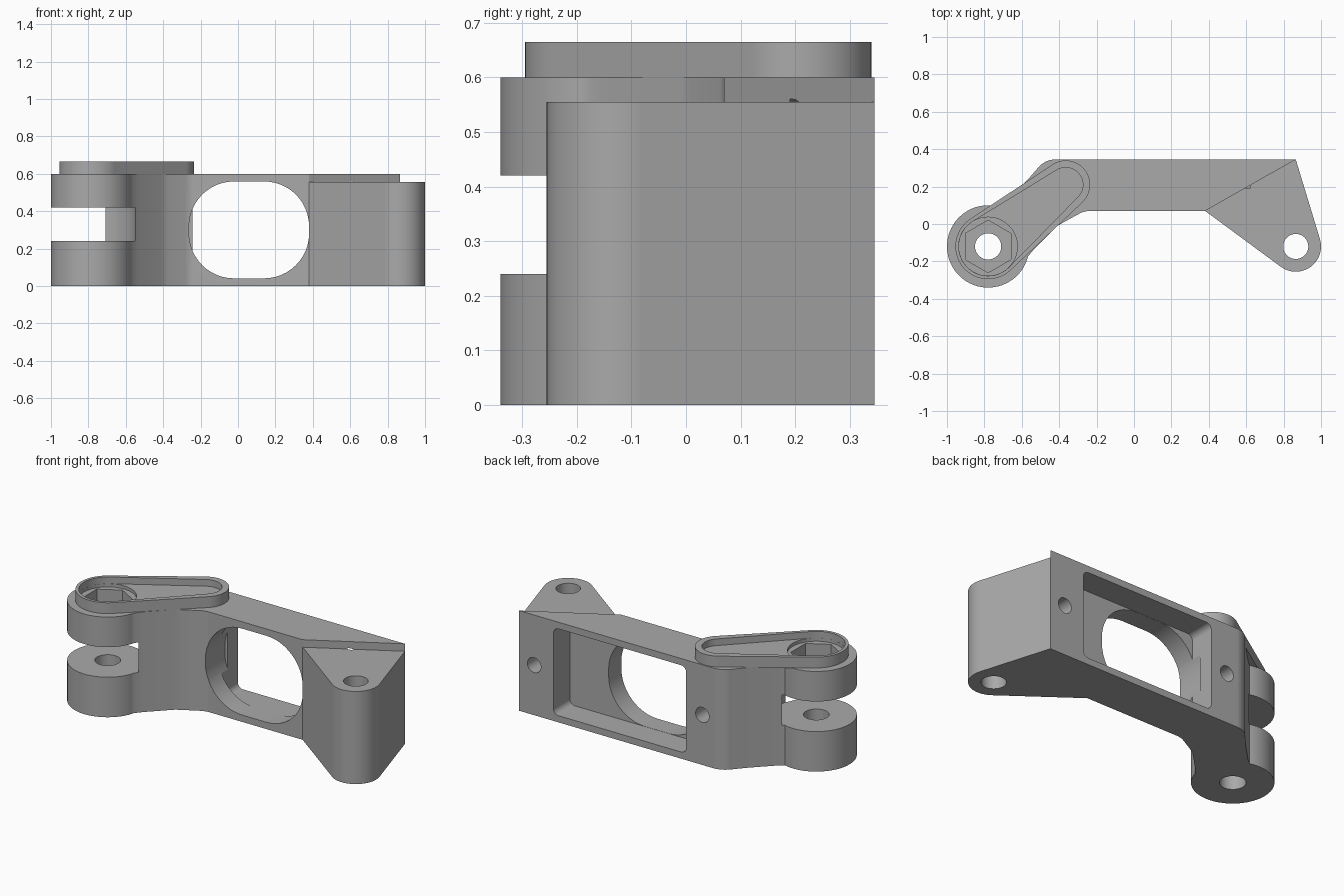
import bpy, bmesh, math
from math import radians, cos, sin, pi, acos, atan2, hypot

cube = bpy.data.objects.get("Cube")
if cube:
    bpy.data.objects.remove(cube, do_unlink=True)

grey = bpy.data.materials.new("plain grey")
grey.use_nodes = True
colour = (0.4, 0.4, 0.4, 1)
grey.diffuse_color = colour
grey.node_tree.nodes["Principled BSDF"].inputs["Base Color"].default_value = colour

KNUCKLE = (-0.78, -0.12)
LUG = (0.865, -0.12)
RING_END = (-0.365, 0.21)
HEIGHT = 0.6


def arc(centre, r, start, end, n=24):
    """Points on an arc, angles in degrees."""
    steps = [radians(start + (end - start) * i / n) for i in range(n + 1)]
    return [(centre[0] + r * cos(a), centre[1] + r * sin(a)) for a in steps]


def circle(centre, r, n=48, turn=0):
    return arc(centre, r, turn, turn + 360, n)[:-1]


def rounded_rect(x0, x1, z0, z1, r):
    return (arc((x1 - r, z1 - r), r, 0, 90, 12) + arc((x0 + r, z1 - r), r, 90, 180, 12)
            + arc((x0 + r, z0 + r), r, 180, 270, 12) + arc((x1 - r, z0 + r), r, 270, 360, 12))


def teardrop(r_big, r_small):
    """Belt outline around the knuckle centre and the ring end."""
    dx, dy = RING_END[0] - KNUCKLE[0], RING_END[1] - KNUCKLE[1]
    axis = math.degrees(atan2(dy, dx))
    spread = math.degrees(acos((r_big - r_small) / hypot(dx, dy)))
    return (arc(RING_END, r_small, axis - spread, axis + spread)
            + arc(KNUCKLE, r_big, axis + spread, axis + 360 - spread, 36))


def prism(name, points, lo, hi, axis="z"):
    """Extrude a 2D outline along z, or along y for an x-z outline."""
    bm = bmesh.new()
    place = (lambda p, h: (p[0], p[1], h)) if axis == "z" else (lambda p, h: (p[0], h, p[1]))
    low = [bm.verts.new(place(p, lo)) for p in points]
    high = [bm.verts.new(place(p, hi)) for p in points]
    bm.faces.new(low)
    bm.faces.new(high)
    for i in range(len(points)):
        j = (i + 1) % len(points)
        bm.faces.new((low[i], low[j], high[j], high[i]))
    bmesh.ops.recalc_face_normals(bm, faces=bm.faces[:])
    mesh = bpy.data.meshes.new(name)
    bm.to_mesh(mesh)
    bm.free()
    mesh.materials.append(grey)
    obj = bpy.data.objects.new(name, mesh)
    bpy.context.collection.objects.link(obj)
    return obj


def activate(obj):
    bpy.ops.object.select_all(action="DESELECT")
    obj.select_set(True)
    bpy.context.view_layer.objects.active = obj


def cut(obj, *outline):
    """Subtract a prism from the object."""
    cutter = prism("cutter", *outline)
    cutter.hide_render = True
    mod = obj.modifiers.new("cut", "BOOLEAN")
    mod.operation = "DIFFERENCE"
    mod.solver = "EXACT"
    mod.object = cutter
    activate(obj)
    bpy.ops.object.modifier_apply(modifier=mod.name)
    bpy.data.objects.remove(cutter, do_unlink=True)


def finish(obj):
    activate(obj)
    bpy.ops.object.shade_smooth_by_angle(angle=radians(25))
    normals = obj.modifiers.new("even normals", "WEIGHTED_NORMAL")
    normals.keep_sharp = True


# Bracket body: knuckle, angled arm, straight beam and lug in one outline
outline = arc(KNUCKLE, 0.22, 74, 346, 48)
outline += [(-0.535, -0.135), (-0.41, -0.01), (-0.375, 0.01), (-0.28, 0.062), (-0.245, 0.07)]
outline += [(0.38, 0.07)] + arc(LUG, 0.135, -126.4, 16.9)
outline += [(0.865, 0.345)] + arc((-0.42, 0.225), 0.12, 90, 135, 8)
outline += [(-0.57, 0.235), (-0.69, 0.115)]
body = prism("bracket_body", outline, 0, HEIGHT)

# Lower top of the lug, bounded by the diagonal
dx, dy = 0.485, 0.275
cut(body, [(0.38 - dx * 0.2, 0.07 - dy * 0.2), (0.38, -0.5), (1.2, -0.5),
           (1.2, 0.5), (0.865 + dx * 0.2, 0.345 + dy * 0.2)], 0.555, 0.8)

# Hinge slot, shaft holes and nut pocket
cut(body, circle(KNUCKLE, 0.232, 64), 0.24, 0.42)
cut(body, circle(KNUCKLE, 0.07), -0.1, 0.8)
cut(body, circle(LUG, 0.067), -0.1, 0.8)
hexagon = circle(KNUCKLE, 0.14, 6, 30)
cut(body, hexagon, 0.51, 0.8)

# Rear pocket, front window and rear screw holes
cut(body, rounded_rect(-0.243, 0.637, 0.04, 0.56, 0.035), 0.19, 0.5, "y")
cut(body, rounded_rect(-0.262, 0.38, 0.041, 0.559, 0.24), -0.1, 0.25, "y")
for x in (-0.35, 0.765):
    cut(body, circle((x, 0.3), 0.045, 32), 0.14, 0.5, "y")
finish(body)

# Raised rim with a sunken floor around the nut pocket
rim = prism("raised_rim", teardrop(0.175, 0.13), HEIGHT - 0.002, 0.665)
cut(rim, teardrop(0.157, 0.092), 0.625, 0.8)
cut(rim, circle(KNUCKLE, 0.1565), 0.606, 0.8)
cut(rim, hexagon, 0.4, 0.8)
finish(rim)
